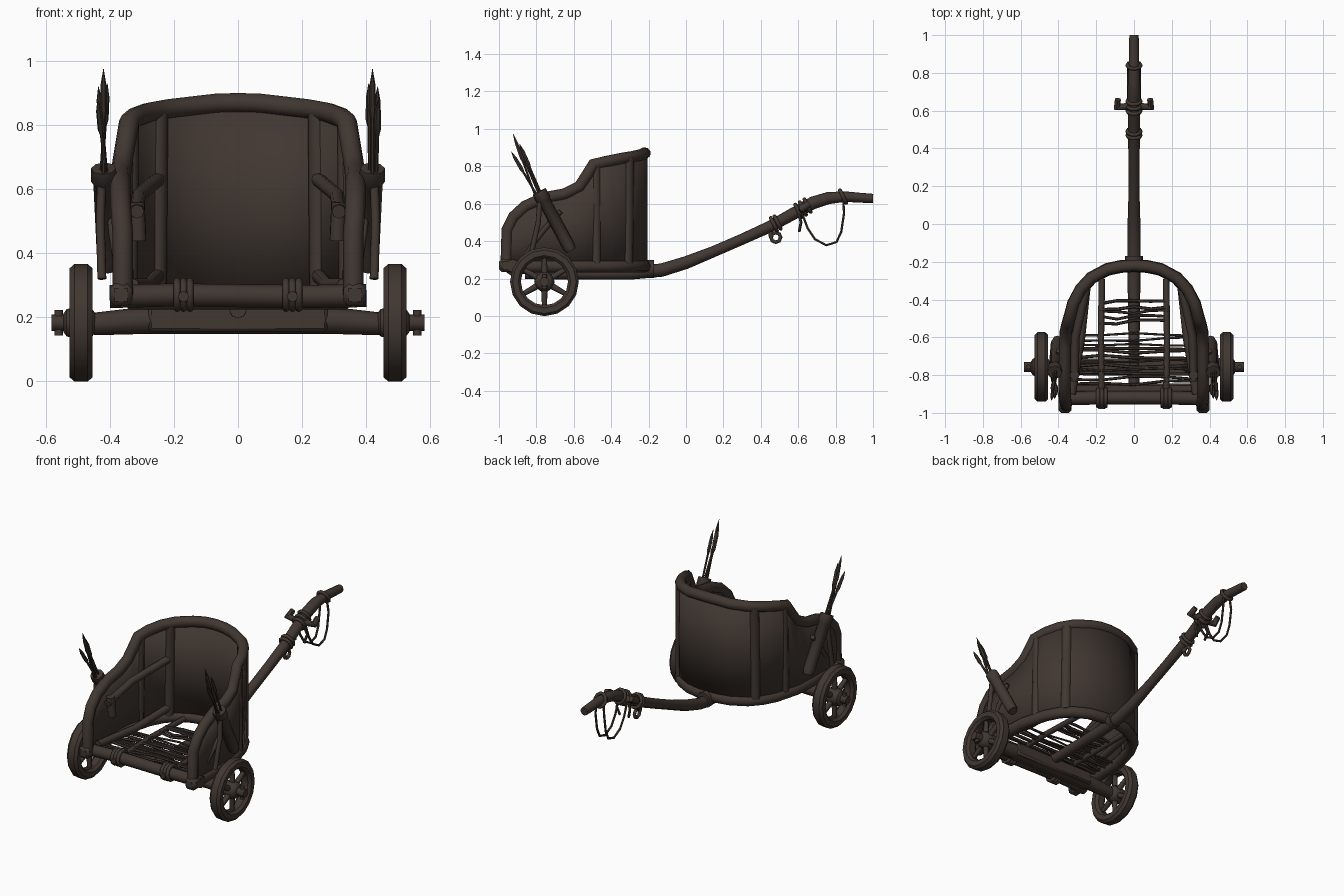
import bpy, bmesh, math, random
from mathutils import Vector

random.seed(4)
if "Cube" in bpy.data.objects:
    bpy.data.objects.remove(bpy.data.objects["Cube"], do_unlink=True)


def material(name, rgb):
    m = bpy.data.materials.new(name)
    m.use_nodes = True
    m.diffuse_color = (*rgb, 1)
    bsdf = m.node_tree.nodes["Principled BSDF"]
    bsdf.inputs["Base Color"].default_value = (*rgb, 1)
    bsdf.inputs["Roughness"].default_value = 0.9
    return m


WOOD = material("dark brown wood", (0.052, 0.038, 0.031))


def add_mesh(name, mesh, angle=40):
    ob = bpy.data.objects.new(name, mesh)
    bpy.context.collection.objects.link(ob)
    mesh.materials.clear()
    mesh.materials.append(WOOD)
    bpy.ops.object.select_all(action="DESELECT")
    ob.select_set(True)
    bpy.context.view_layer.objects.active = ob
    bpy.ops.object.shade_smooth_by_angle(angle=math.radians(angle))
    return ob


def tube(name, pts, r, radii=None, closed=False, res=2):
    """Round bar along a path; radii scale the thickness at each point."""
    cu = bpy.data.curves.new(name, "CURVE")
    cu.dimensions = "3D"
    cu.bevel_depth, cu.bevel_resolution, cu.use_fill_caps = r, res, True
    sp = cu.splines.new("POLY")
    sp.points.add(len(pts) - 1)
    for i, p in enumerate(pts):
        sp.points[i].co = (*p, 1)
        sp.points[i].radius = radii[i] if radii else 1
    sp.use_cyclic_u = closed
    tmp = bpy.data.objects.new(name + "_path", cu)
    mesh = bpy.data.meshes.new_from_object(tmp)
    bpy.data.objects.remove(tmp)
    mesh.name = name
    return add_mesh(name, mesh, 50)


def lathe_x(name, profile, centre, steps=16):
    """Spin a closed (x, radius) profile about the x axis."""
    bm = bmesh.new()
    rings = []
    for i in range(steps):
        a = 2 * math.pi * i / steps
        rings.append([bm.verts.new((centre[0] + x, centre[1] + r * math.cos(a),
                                    centre[2] + r * math.sin(a))) for x, r in profile])
    n = len(profile)
    for i in range(steps):
        a, b = rings[i], rings[(i + 1) % steps]
        for j in range(n):
            bm.faces.new((a[j], a[(j + 1) % n], b[(j + 1) % n], b[j]))
    bmesh.ops.recalc_face_normals(bm, faces=bm.faces)
    mesh = bpy.data.meshes.new(name)
    bm.to_mesh(mesh)
    bm.free()
    return add_mesh(name, mesh)


def box(name, centre, size, bevel=0.01):
    bm = bmesh.new()
    bmesh.ops.create_cube(bm, size=1)
    bmesh.ops.scale(bm, vec=size, verts=bm.verts)
    bmesh.ops.bevel(bm, geom=bm.edges[:], offset=bevel, segments=1, affect="EDGES")
    bmesh.ops.translate(bm, vec=centre, verts=bm.verts)
    mesh = bpy.data.meshes.new(name)
    bm.to_mesh(mesh)
    bm.free()
    return add_mesh(name, mesh)


# Body outline, back to front: x, y and height of the rim
half = [(.36, -.955, .46), (.365, -.92, .53), (.367, -.86, .585), (.367, -.76, .63),
        (.365, -.65, .65), (.36, -.57, .69), (.35, -.53, .75), (.34, -.495, .81),
        (.32, -.42, .825), (.28, -.345, .84), (.225, -.285, .85), (.14, -.24, .86),
        (.07, -.225, .868)]
rim = [(-x, y, z) for x, y, z in half] + [(0, -.22, .87)] + half[::-1]

# Curved wall
bm = bmesh.new()
low = [bm.verts.new((x, y, .27)) for x, y, z in rim]
mid = [bm.verts.new((x * 1.01, y, (z + .27) / 2)) for x, y, z in rim]
top = [bm.verts.new(p) for p in rim]
for a, b in ((low, mid), (mid, top)):
    for i in range(len(rim) - 1):
        bm.faces.new((a[i], a[i + 1], b[i + 1], b[i]))
mesh = bpy.data.meshes.new("body_wall")
bm.to_mesh(mesh)
bm.free()
wall = add_mesh("body_wall", mesh)
solid = wall.modifiers.new("thickness", "SOLIDIFY")
solid.thickness, solid.offset = .03, 0

# Rim, sill and rear bar
tube("rim_rail", [(-.36, -.96, .27)] + rim + [(.36, -.96, .27)], .032)
tube("base_rail", [(x, y, .265) for x, y, z in rim], .034)
tube("rear_bar", [(-.4, -.925, .265), (-.2, -.92, .27), (.2, -.92, .265), (.4, -.925, .268)], .036)
box("rear_step", (0, -.87, .245), (.7, .05, .04))

for side, s in (("left", 1), ("right", -1)):
    # Rear corner block, wall posts and inner hand bar
    box(side + "_corner_block", (s * .365, -.96, .27), (.07, .08, .07), .015)
    tube(side + "_front_post", [(s * .255, -.315, .28), (s * .25, -.31, .85)], .032)
    tube(side + "_side_post", [(s * .34, -.48, .28), (s * .335, -.48, .8)], .026)
    tube(side + "_hand_bar", [(s * .315, -.83, .53), (s * .31, -.6, .58), (s * .25, -.33, .63)], .022)
    tube(side + "_hand_bar_strut", [(s * .315, -.8, .56), (s * .31, -.79, .44)], .025)
    tube(side + "_inner_brace", [(s * .33, -.9, .3), (s * .28, -.6, .3), (s * .25, -.32, .33)], .022)
    # Floor runner with lashings round the rear bar
    tube(side + "_floor_runner", [(s * .17, -.98, .265), (s * .175, -.6, .27), (s * .17, -.29, .265)], .017)
    for k in (-.02, 0, .02):
        loop = [(s * .17 + k, -.92 + .045 * math.cos(a), .27 + .045 * math.sin(a))
                for a in [i * math.pi / 5 for i in range(10)]]
        tube(side + "_lashing", loop, .011, closed=True)

    # Wheel: rim, hub, six spokes and axle end
    c = Vector((s * .49, -.757, .183))
    lathe_x(side + "_wheel_rim", [(-.036, .14), (-.036, .17), (-.02, .184), (.02, .184),
                                  (.036, .17), (.036, .14), (.02, .126), (-.02, .126)], c)
    lathe_x(side + "_wheel_hub", [(-.055, .03), (-.045, .045), (0, .055), (.035, .045),
                                  (.045, .03), (.045, .001), (-.055, .001)], c, 10)
    tube(side + "_axle_end", [c, c + Vector((s * .06, 0, 0)), c + Vector((s * .093, 0, 0))], .026)
    tube(side + "_axle_pin", [c + Vector((s * .07, 0, -.04)), c + Vector((s * .07, 0, .04))], .013)
    for i in range(6):
        a = math.pi * (i / 3 + .5)
        d = Vector((0, math.cos(a), math.sin(a)))
        tube(side + "_spoke", [c + d * .03, c + d * .14], .014, [1.3, .9])

    # Quiver with arrows, strapped to the outer wall
    foot, mouth = Vector((s * .405, -.615, .35)), Vector((s * .42, -.785, .665))
    tube(side + "_quiver", [foot, foot.lerp(mouth, .08), foot.lerp(mouth, .85),
                            foot.lerp(mouth, .87), mouth], .034, [.8, 1, 1, 1.2, 1.15], res=2)
    for k, (dx, y, z) in enumerate([(.0, -.925, .975), (.018, -.935, .88),
                                    (-.012, -.905, .93), (.016, -.89, .92)]):
        base = mouth + Vector((dx * .6, .012 * (k - 1.5), -.03))
        tip = Vector((s * (.42 + dx), y, z))
        tube(side + "_arrow", [base, base.lerp(tip, .55), base.lerp(tip, .62),
                               base.lerp(tip, .85), tip], .008, [.8, .8, 1.4, 1.2, .1], res=1)
    tube(side + "_quiver_strap", [(s * .37, -.86, .33), (s * .39, -.76, .46), (s * .4, -.67, .56)], .014)
    tube(side + "_rear_rod", [(s * .425, -.83, .32), (s * .43, -.79, .5), (s * .425, -.78, .64)], .014)

# Axle beam
tube("axle", [(-.5, -.757, .183), (-.44, -.757, .18), (-.3, -.757, .19), (0, -.757, .19),
              (.3, -.757, .19), (.44, -.757, .18), (.5, -.757, .183)], .042, [.7, .85, 1, 1, 1, .85, .7])
box("axle_block", (0, -.757, .195), (.56, .09, .08))

# Woven floor: wide cords over the axle, short ones further forward
rows = [(-.84 + i * .023, .35) for i in range(12)] + [(-.52 + i * .026, .18) for i in range(5)]
for y, w in rows:
    pts = [(w * t, y + random.uniform(-.012, .012), .272 + random.uniform(-.008, .008))
           for t in (-1, -.5, 0, .5, 1)]
    tube("floor_cord", pts, random.uniform(.005, .009), res=1)

# Draught pole
pole = [(-.86, .225), (-.5, .225), (-.3, .228), (-.13, .245), (0, .285), (.15, .345), (.3, .41),
        (.45, .478), (.58, .55), (.68, .605), (.76, .63), (.85, .638), (.93, .632), (1, .628)]
tube("pole", [(0, y, z) for y, z in pole], .031,
     [.9, 1, 1.1, 1.15, 1.1, .95, .95, 1, 1.05, 1.1, 1.05, .9, .85, .8], res=2)
tube("pole_collar", [(0, -.21, .25), (0, -.17, .25)], .048)

# Yoke with curled ends and bindings
tube("yoke", [(-.085, .66, .6), (-.09, .62, .575), (-.05, .62, .57), (0, .635, .58),
              (.05, .62, .57), (.09, .62, .575), (.085, .66, .6)], .02, [.8, 1.1, .9, 1.4, .9, 1.1, .8])
for y, z in ((.47, .49), (.49, .5), (.6, .562), (.625, .575), (.65, .59), (.84, .638)):
    ring = [(.036 * math.cos(a), y - .018 * math.sin(a), z + .036 * math.sin(a))
            for a in [i * math.pi / 5 for i in range(10)]]
    tube("pole_binding", ring, .01, closed=True)

# Hanging straps and ring
for x in (-.03, .03):
    tube("rein_strap", [(x, .62, .55), (x, .65, .47), (x, .69, .41), (x, .75, .378), (x, .805, .395),
                        (x, .83, .45), (x, .845, .55), (x * .7, .84, .63)], .007, res=1)
    tube("yoke_tie", [(x, .6, .56), (x * 1.5, .615, .5), (x, .605, .45)], .008, res=1)
tube("strap_drop", [(0, .45, .47), (0, .455, .42)], .012)
tube("strap_ring", [(0, .48 + .026 * math.cos(a), .42 + .026 * math.sin(a))
                    for a in [i * math.pi / 4 for i in range(8)]], .01, closed=True)
